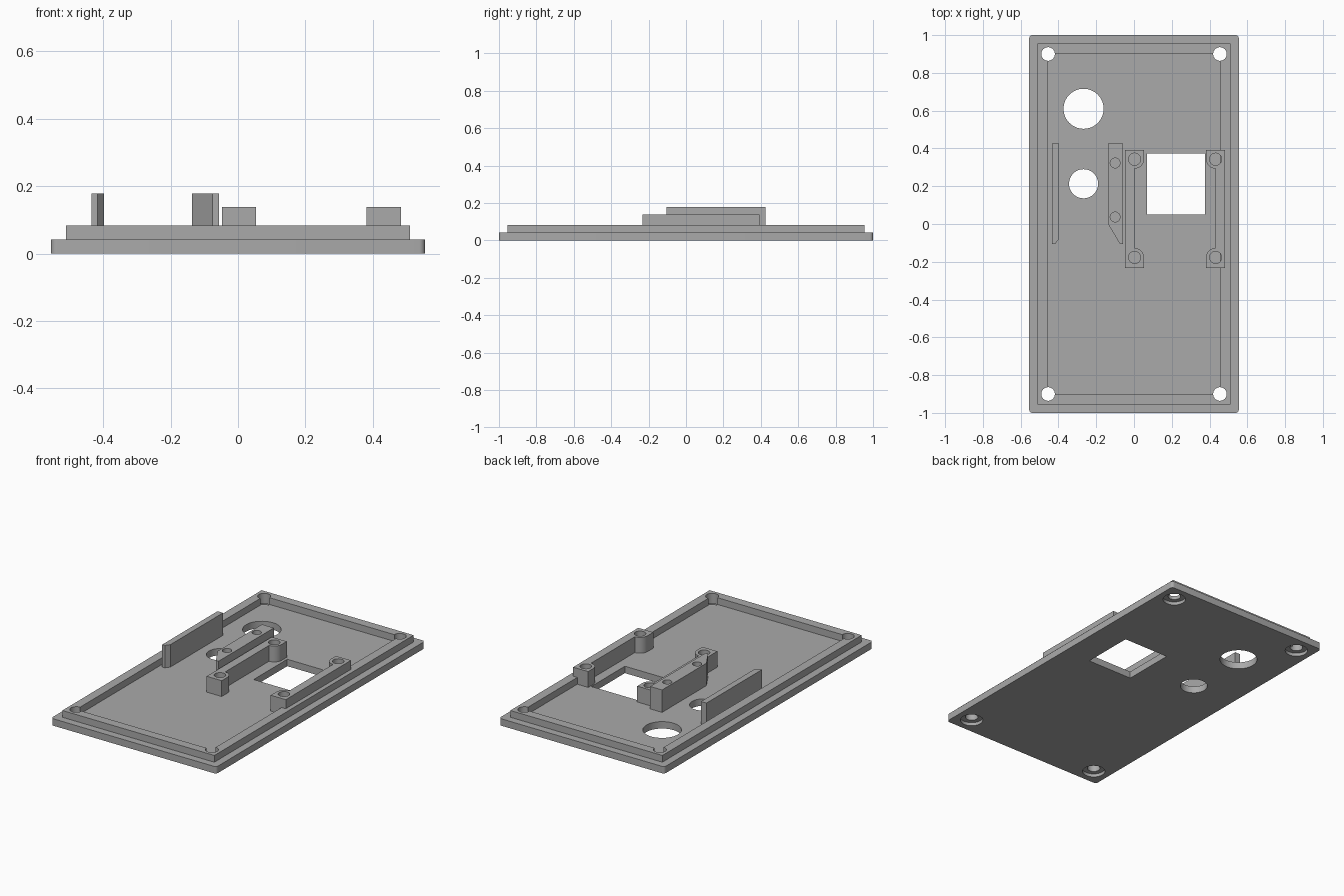
import bpy, bmesh, math

if "Cube" in bpy.data.objects:
    bpy.data.objects.remove(bpy.data.objects["Cube"])

grey = bpy.data.materials.new("plain grey")
grey.diffuse_color = (0.40, 0.40, 0.40, 1)
grey.use_nodes = True
grey.node_tree.nodes["Principled BSDF"].inputs["Base Color"].default_value = grey.diffuse_color

FLOOR, RIM_TOP, RAIL_TOP, BRACKET_TOP = 0.042, 0.083, 0.178, 0.138


def prism(name, points, z0, z1):
    """Extrude a flat outline from z0 up to z1."""
    bm = bmesh.new()
    face = bm.faces.new([bm.verts.new((x, y, z0)) for x, y in points])
    ext = bmesh.ops.extrude_face_region(bm, geom=[face])
    for v in ext["geom"]:
        if isinstance(v, bmesh.types.BMVert):
            v.co.z = z1
    bmesh.ops.recalc_face_normals(bm, faces=bm.faces[:])
    mesh = bpy.data.meshes.new(name)
    bm.to_mesh(mesh)
    bm.free()
    mesh.materials.append(grey)
    ob = bpy.data.objects.new(name, mesh)
    bpy.context.collection.objects.link(ob)
    return ob


def arc(cx, cy, r, a0, a1, n):
    return [(cx + r * math.cos(math.radians(a0 + (a1 - a0) * i / n)),
             cy + r * math.sin(math.radians(a0 + (a1 - a0) * i / n))) for i in range(n + 1)]


def circle(cx, cy, r, n=48):
    return arc(cx, cy, r, 0, 360, n)[:-1]


def rect(x0, x1, y0, y1):
    return [(x0, y0), (x1, y0), (x1, y1), (x0, y1)]


def cut(ob, points, z0, z1):
    """Remove a prism-shaped volume from a part."""
    cutter = prism("cutter", points, z0, z1)
    cutter.hide_render = True
    mod = ob.modifiers.new("cut", "BOOLEAN")
    mod.operation, mod.solver, mod.object = "DIFFERENCE", "EXACT", cutter
    bpy.context.view_layer.objects.active = ob
    bpy.ops.object.modifier_apply(modifier=mod.name)
    bpy.data.objects.remove(cutter, do_unlink=True)


# Base plate with slightly rounded corners
W, L, R = 0.555, 1.0, 0.018
outline = []
for sx, sy, a in ((1, 1, 0), (-1, 1, 90), (-1, -1, 180), (1, -1, 270)):
    outline += arc(sx * (W - R), sy * (L - R), R, a, a + 90, 6)
base = prism("base_plate", outline, 0, FLOOR)

# Raised lip around the plate
lip = prism("raised_lip", rect(-0.51, 0.51, -0.955, 0.955), FLOOR, RIM_TOP)
cut(lip, rect(-0.455, 0.455, -0.90, 0.90), 0, 0.2)

# Counterbored screw holes in the corners
for sx in (-1, 1):
    for sy in (-1, 1):
        x, y = sx * 0.455, sy * 0.90
        for part in (base, lip):
            cut(part, circle(x, y, 0.036), -0.1, 0.2)
        cut(base, circle(x, y, 0.064), -0.1, 0.02)

# Round openings and the square window
cut(base, circle(-0.267, 0.61, 0.106, 64), -0.1, 0.2)
cut(base, circle(-0.267, 0.213, 0.077, 64), -0.1, 0.2)
cut(base, rect(0.07, 0.375, 0.05, 0.372), -0.1, 0.2)

# Thin guide rail and wide guide rail with pilot holes
thin = prism("thin_rail", [(-0.435, -0.105), (-0.417, -0.105), (-0.398, -0.08),
                           (-0.398, 0.425), (-0.435, 0.425)], FLOOR, RAIL_TOP)
wide = prism("wide_rail", [(-0.137, 0.0), (-0.075, -0.105), (-0.057, -0.105),
                           (-0.057, 0.425), (-0.137, 0.425)], FLOOR, RAIL_TOP)
for y in (0.323, 0.037):
    cut(wide, circle(-0.1, y, 0.026, 32), 0.06, 0.3)

# Pair of mirrored brackets with a boss at each end
MID = 0.2175
profile = [(-0.048, -0.232), (0.053, -0.232)]
profile += arc(0.003, -0.177, 0.05, 0, 90, 10)
profile += arc(0.003, 0.343, 0.05, -90, 0, 10)
profile += [(0.053, 0.392), (-0.048, 0.392)]
for name, side in (("left_bracket", 1), ("right_bracket", -1)):
    place = lambda p: (p[0] if side == 1 else 2 * MID - p[0], p[1])
    bracket = prism(name, [place(p) for p in profile], FLOOR, BRACKET_TOP)
    for y in (0.343, -0.177):
        cut(bracket, circle(*place((0.003, y)), 0.032, 32), 0.06, 0.3)

# Smooth round walls, crisp edges elsewhere
for ob in bpy.context.scene.objects:
    bpy.ops.object.select_all(action="DESELECT")
    ob.select_set(True)
    bpy.context.view_layer.objects.active = ob
    bpy.ops.object.shade_smooth_by_angle(angle=math.radians(30))
